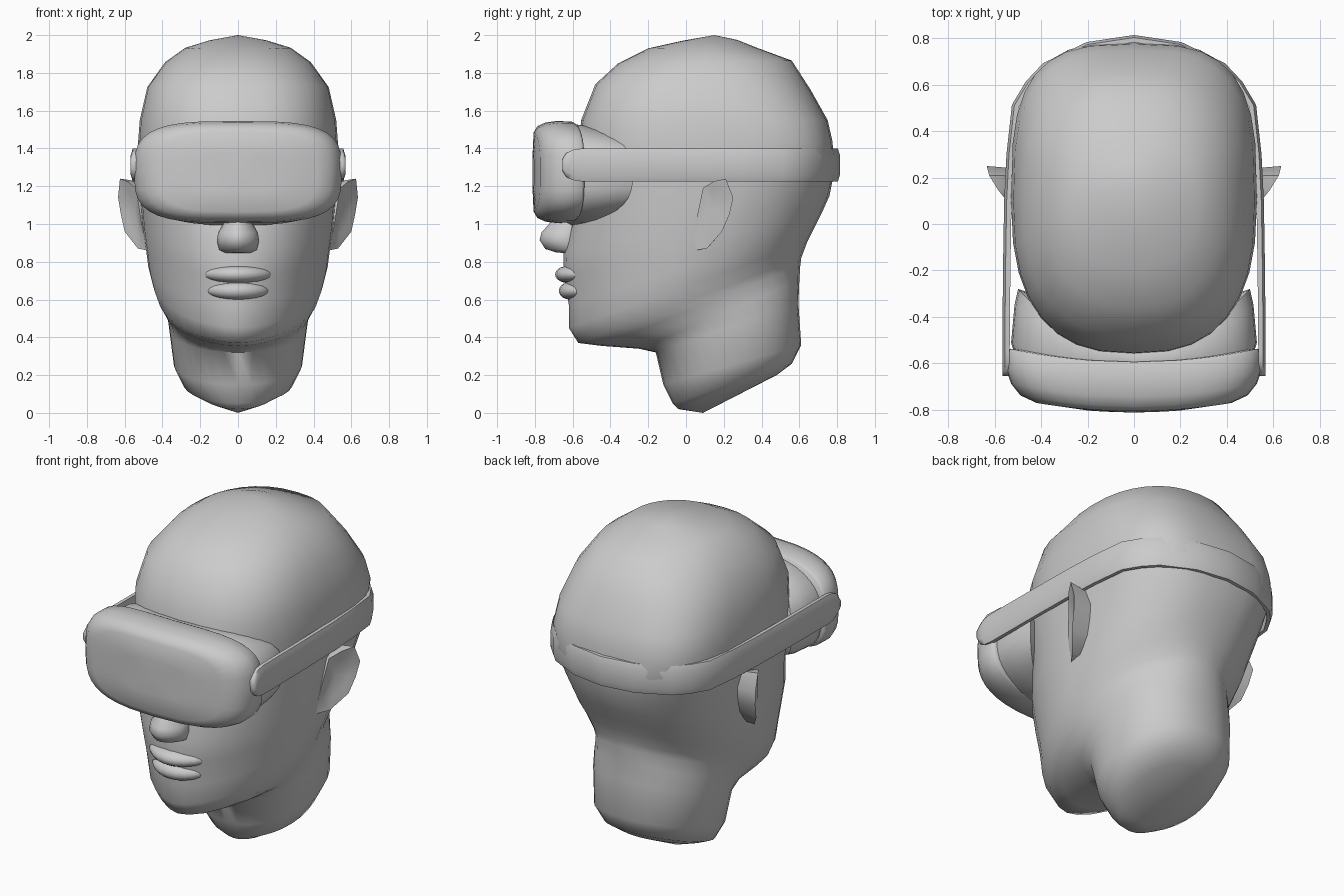
import bpy, bmesh, math
from mathutils import Vector

if "Cube" in bpy.data.objects:
    bpy.data.objects.remove(bpy.data.objects["Cube"])


def finish(name, bm, angle=50):
    bmesh.ops.recalc_face_normals(bm, faces=bm.faces)
    me = bpy.data.meshes.new(name)
    bm.to_mesh(me)
    bm.free()
    ob = bpy.data.objects.new(name, me)
    bpy.context.collection.objects.link(ob)
    bpy.ops.object.select_all(action='DESELECT')
    ob.select_set(True)
    bpy.context.view_layer.objects.active = ob
    bpy.ops.object.shade_smooth_by_angle(angle=math.radians(angle))
    return ob


def loft(name, rings, start=None, end=None, angle=50):
    """Skin closed rings; each end is closed with a fan to a given (or average) point."""
    bm = bmesh.new()
    vr = [[bm.verts.new(p) for p in r] for r in rings]
    n = len(vr[0])
    for a, b in zip(vr, vr[1:]):
        for i in range(n):
            j = (i + 1) % n
            bm.faces.new((a[i], a[j], b[j], b[i]))
    for ring, tip in ((vr[0], start), (vr[-1], end)):
        if tip is None:
            tip = sum((v.co for v in ring), Vector()) / n
        c = bm.verts.new(tip)
        for i in range(n):
            bm.faces.new((ring[i], ring[(i + 1) % n], c))
    return finish(name, bm, angle)


def superpoint(t, n):
    c, s = math.cos(t), math.sin(t)
    f = lambda v: math.copysign(abs(v) ** (2 / n), v)
    return f(c), f(s)


def tilted_ring(yf, zf, yb, zb, w, nf, nb, seg=32):
    """Oval section from a front point to a back point: half-width, front/back squareness."""
    out = []
    for i in range(seg):
        t = 2 * math.pi * i / seg
        u, v = superpoint(t, nb if math.cos(t) > 0 else nf)
        k = (u + 1) / 2
        out.append((w * v, yf + (yb - yf) * k, zf + (zb - zf) * k))
    return out


def upright_ring(w, h, y, bend, zc, n=3.4, seg=36):
    """Rounded rectangle facing the front, curved back at the sides."""
    out = []
    for i in range(seg):
        u, v = superpoint(2 * math.pi * i / seg, n)
        out.append((w * u, y + bend * (w * u) ** 2, zc + h * v))
    return out


# Head and neck: front y, z, back y, z, half-width, front and back squareness
head = [
    (-.04, .02, .48, .20, .20, 2, 2), (-.07, .05, .56, .26, .29, 2, 2.1),
    (-.12, .15, .61, .36, .34, 2.1, 2.2), (-.16, .32, .595, .58, .365, 2.1, 2.2),
    (-.25, .34, .60, .70, .375, 2, 2.1), (-.45, .355, .605, .78, .40, 1.9, 2),
    (-.57, .37, .61, .82, .42, 1.75, 2.1), (-.62, .45, .64, .90, .45, 1.75, 2.2),
    (-.62, .57, .68, .98, .475, 1.8, 2.3), (-.645, .72, .72, 1.06, .49, 1.85, 2.4),
    (-.65, .85, .76, 1.15, .505, 1.95, 2.5), (-.61, 1.0, .78, 1.25, .515, 2.1, 2.8),
    (-.58, 1.2, .785, 1.33, .525, 2.4, 3.1), (-.57, 1.4, .775, 1.44, .53, 2.5, 3.2),
    (-.555, 1.55, .75, 1.55, .52, 2.6, 3), (-.48, 1.74, .66, 1.71, .48, 2.5, 2.6),
    (-.36, 1.85, .56, 1.865, .385, 2.3, 2.3), (-.20, 1.93, .37, 1.935, .28, 2.1, 2.1),
    (-.02, 1.97, .27, 1.975, .15, 2, 2),
]
loft("head", [tilted_ring(*r) for r in head], (0, .09, 0), (0, .15, 2.0), 60)

# Nose
nose = [
    (-.69, .85, -.52, .835, .07), (-.745, .868, -.52, .86, .10),
    (-.775, .915, -.52, .91, .112), (-.765, .955, -.52, .955, .105),
    (-.725, 1.0, -.52, 1.0, .078), (-.67, 1.12, -.5, 1.12, .06), (-.6, 1.25, -.5, 1.25, .05),
]
loft("nose", [tilted_ring(*r, 1.75, 2.0, 20) for r in nose], angle=80)


# Lips: flattened balls bent around the face
def lip(name, y0, z, rx, ry, rz):
    bm = bmesh.new()
    bmesh.ops.create_uvsphere(bm, u_segments=20, v_segments=10, radius=1)
    for v in bm.verts:
        x = v.co.x * rx
        v.co = (x, y0 + v.co.y * ry + 1.9 * x * x, z + v.co.z * rz)
    finish(name, bm, 80)


lip("upper_lip", -.625, .733, .185, .068, .045)
lip("lower_lip", -.615, .646, .165, .058, .046)

# Ears: a flared outline with a hollow front and a thick base
outline = [(.54, .09, 1.19), (.585, .145, 1.225), (.625, .21, 1.24), (.635, .25, 1.14),
           (.62, .23, 1.05), (.60, .19, .96), (.53, .11, .87), (.48, .04, .86), (.51, .05, 1.0)]
for side, label in ((1, "right"), (-1, "left")):
    bm = bmesh.new()
    rim = [bm.verts.new((side * x, y, z)) for x, y, z in outline]
    base = [bm.verts.new((side * (.49 - .06 * (z < .9)), .07 + .8 * (y - .04),
                          1.04 + .9 * (z - 1.04))) for x, y, z in outline]
    inner = [bm.verts.new((side * (.565 + .6 * (x - .565) - .006), .14 + .6 * (y - .14),
                           1.08 + .65 * (z - 1.08))) for x, y, z in outline]
    hollow = bm.verts.new((side * .545, .14, 1.08))
    m = len(rim)
    for i in range(m):
        j = (i + 1) % m
        bm.faces.new((rim[i], rim[j], base[j], base[i]))
        bm.faces.new((rim[i], rim[j], inner[j], inner[i]))
        bm.faces.new((inner[i], inner[j], hollow))
    bm.faces.new(base)
    finish(label + "_ear", bm, 75)

# Headset shell and the face cushion behind it
shell = [(.20, .10, -.812), (.42, .21, -.807), (.49, .243, -.787), (.53, .262, -.745),
         (.55, .27, -.69), (.548, .268, -.61), (.535, .26, -.595)]
loft("headset_shell", [upright_ring(w, h, y, .2, 1.275) for w, h, y in shell],
     (0, -.813, 1.275), (0, -.58, 1.275), 60)
cushion = [(.51, .25, -.64, .25), (.53, .267, -.61, .35),
           (.515, .265, -.56, .8), (.50, .255, -.55, 1.08)]
loft("face_cushion", [upright_ring(w, h, y, b, 1.26, 2.8) for w, h, y, b in cushion],
     (0, -.54, 1.26), (0, -.45, 1.26))

# Head strap: path (x, y) with half-height, mirrored around the back
half = [(.553, -.655, .03), (.553, -.635, .062), (.553, -.60, .08), (.553, -.55, .0875),
        (.550, -.2, .0875), (.545, .1, .0875), (.535, .3, .0875), (.512, .51, .0875),
        (.455, .605, .0875), (.385, .68, .0875), (.20, .77, .0875)]
path = half + [(0, .80, .0875)] + [(-x, y, h) for x, y, h in reversed(half)]
rings = []
for i, (x, y, h) in enumerate(path):
    a, b = path[max(i - 1, 0)], path[min(i + 1, len(path) - 1)]
    d = Vector((b[0] - a[0], b[1] - a[1])).normalized()
    nx, ny = d.y, -d.x
    if i >= 0 and (nx * x + ny * y) < 0:  # keep the normal pointing away from the head
        nx, ny = -nx, -ny
    section = [(-.017, -1), (.004, -1), (.015, -.6), (.015, .6), (.004, 1), (-.017, 1)]
    rings.append([(x + nx * t, y + ny * t, 1.3125 + h * s) for t, s in section])
loft("head_strap", rings, angle=60)
